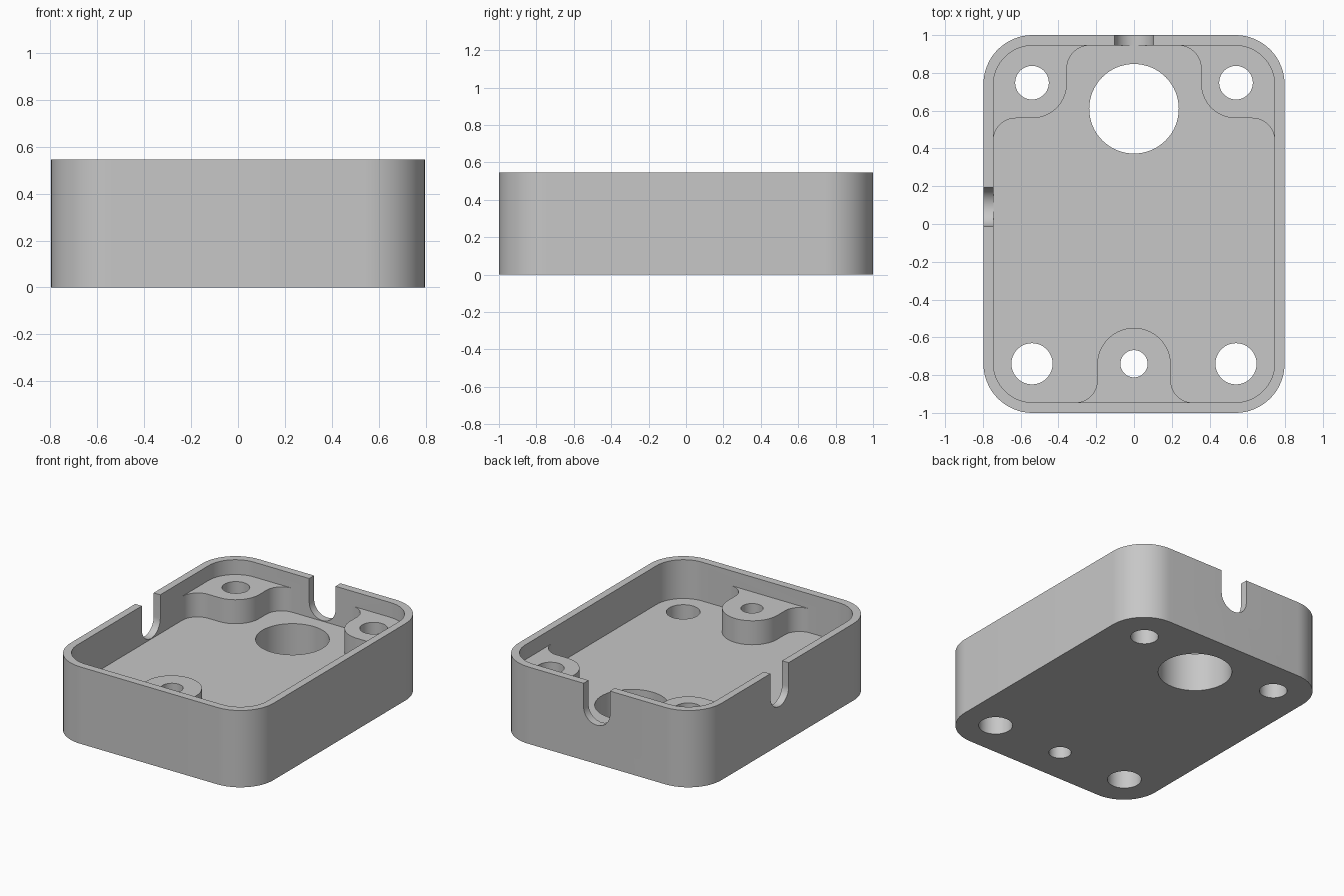
import bpy
import bmesh
from math import cos, sin, radians

if "Cube" in bpy.data.objects:
    bpy.data.objects.remove(bpy.data.objects["Cube"])

W, L, H = 0.797, 1.0, 0.545       # half width, half length, height
IW, IL = 0.745, 0.945             # inner wall faces
FLOOR, BOSS = 0.27, 0.44          # floor and boss heights
EMBED = 0.025                     # how far bosses sink into the wall

grey = bpy.data.materials.new("plain grey")
grey.use_nodes = True
COLOR = (0.57, 0.57, 0.57, 1)
grey.diffuse_color = COLOR
grey.node_tree.nodes["Principled BSDF"].inputs["Base Color"].default_value = COLOR


def arc(cx, cy, r, a0, a1, n=16):
    angles = [radians(a0 + (a1 - a0) * i / n) for i in range(n + 1)]
    return [(cx + r * cos(a), cy + r * sin(a)) for a in angles]


def circle(cx, cy, r):
    return arc(cx, cy, r, 0, 360, 64)[:-1]


def rounded_rect(w, l, r):
    pts = []
    for i, (sx, sy) in enumerate([(1, 1), (-1, 1), (-1, -1), (1, -1)]):
        pts += arc(sx * (w - r), sy * (l - r), r, 90 * i, 90 * i + 90)
    return pts


def prism(name, pts, lo, hi, place=lambda u, v, w: (u, v, w)):
    """Extrude a profile from lo to hi; place maps it to another axis."""
    bm = bmesh.new()
    rings = [[bm.verts.new(place(u, v, w)) for u, v in pts] for w in (lo, hi)]
    for ring in rings:
        bm.faces.new(ring)
    n = len(pts)
    for i in range(n):
        j = (i + 1) % n
        bm.faces.new((rings[0][i], rings[0][j], rings[1][j], rings[1][i]))
    bmesh.ops.recalc_face_normals(bm, faces=bm.faces)
    mesh = bpy.data.meshes.new(name)
    bm.to_mesh(mesh)
    bm.free()
    mesh.materials.append(grey)
    ob = bpy.data.objects.new(name, mesh)
    bpy.context.collection.objects.link(ob)
    return ob


case = prism("enclosure_base", rounded_rect(W, L, 0.26), 0, H)


def combine(tool, operation):
    mod = case.modifiers.new(tool.name, "BOOLEAN")
    mod.operation = operation
    mod.solver = "EXACT"
    mod.object = tool
    bpy.context.view_layer.update()
    graph = bpy.context.evaluated_depsgraph_get()
    result = bpy.data.meshes.new_from_object(case.evaluated_get(graph))
    case.modifiers.clear()
    case.data = result
    bpy.data.objects.remove(tool)


# Main pocket
combine(prism("pocket", rounded_rect(IW, IL, 0.21), FLOOR, H + 0.1), "DIFFERENCE")

# Filleted bosses in the two back corners
F = 0.12
corner = ([(0.235, IL + EMBED)]
          + arc(0.235, IL - F, F, 90, 0)
          + arc(0.54, 0.745, 0.185, 180, 270)
          + arc(IW - F, 0.44, F, 90, 0)
          + [(IW + EMBED, 0.44)]
          + arc(0.535, 0.735, 0.21 + EMBED, 0, 90))
for side in (1, -1):
    pts = [(side * x, y) for x, y in corner]
    combine(prism("corner_boss", pts, FLOOR - 0.1, BOSS), "UNION")

# Filleted boss on the front wall
front = ([(-0.31, -IL - EMBED)]
         + arc(-0.31, -IL + 0.115, 0.115, -90, 0)
         + arc(0, -0.745, 0.195, 180, 0, 32)
         + arc(0.31, -IL + 0.115, 0.115, 180, 270)
         + [(0.31, -IL - EMBED)])
combine(prism("front_boss", front, FLOOR - 0.1, BOSS), "UNION")

# Through holes
for x, y, r in [(0, 0.61, 0.237), (0, -0.74, 0.072),
                (0.54, 0.748, 0.089), (-0.54, 0.748, 0.089),
                (0.54, -0.74, 0.109), (-0.54, -0.74, 0.109)]:
    combine(prism("hole", circle(x, y, r), -0.1, H + 0.1), "DIFFERENCE")


# Round-bottomed cable notches in the back and right walls
def notch(centre):
    r = 0.103
    return (arc(centre, FLOOR + 0.005 + r, r, 180, 360, 32)
            + [(centre + r, H + 0.1), (centre - r, H + 0.1)])


combine(prism("back_notch", notch(0), IL - 0.03, L + 0.1,
              lambda u, v, w: (u, w, v)), "DIFFERENCE")
combine(prism("side_notch", notch(0.09), -W - 0.1, -IW + 0.03,
              lambda u, v, w: (w, u, v)), "DIFFERENCE")

# Smooth the curved walls, keep edges sharp
bpy.ops.object.select_all(action="DESELECT")
case.select_set(True)
bpy.context.view_layer.objects.active = case
bpy.ops.object.shade_smooth_by_angle(angle=radians(30))
